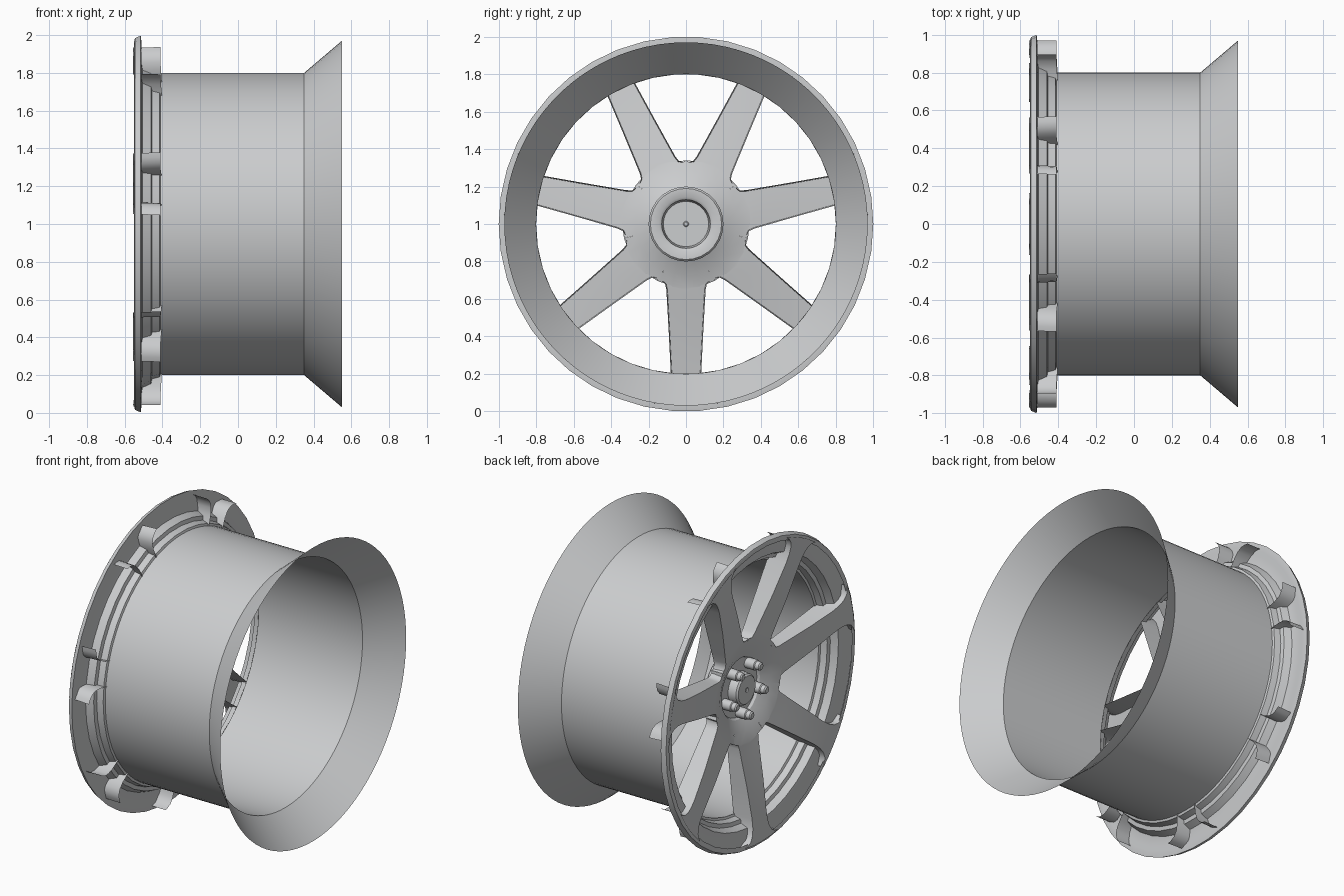
import bpy, bmesh, math

cube = bpy.data.objects.get("Cube")
if cube:
    bpy.data.objects.remove(cube, do_unlink=True)

metal = bpy.data.materials.new("light_grey_metal")
metal.use_nodes = True
GREY = (0.6, 0.61, 0.62, 1)
metal.diffuse_color = GREY
metal.node_tree.nodes["Principled BSDF"].inputs["Base Color"].default_value = GREY

SPOKES = 7
NUTS = 5


def finish(name, bm, angle=35):
    bmesh.ops.remove_doubles(bm, verts=bm.verts, dist=0.0005)
    bmesh.ops.recalc_face_normals(bm, faces=bm.faces)
    mesh = bpy.data.meshes.new(name)
    bm.to_mesh(mesh)
    bm.free()
    mesh.materials.append(metal)
    obj = bpy.data.objects.new(name, mesh)
    bpy.context.collection.objects.link(obj)
    bpy.ops.object.select_all(action="DESELECT")
    obj.select_set(True)
    bpy.context.view_layer.objects.active = obj
    bpy.ops.object.shade_smooth_by_angle(angle=math.radians(angle))
    return obj


def polar(x, r, a, cy=0, cz=1):
    return (x, cy + r * math.cos(a), cz + r * math.sin(a))


def lathe(name, profile, sides, cy=0, cz=1, angle=35):
    """Spin (x, radius) points about the wheel axis."""
    bm = bmesh.new()
    rings = [[bm.verts.new(polar(x, r, math.tau * i / sides, cy, cz))
              for i in range(sides)] for x, r in profile]
    for a, b in zip(rings, rings[1:]):
        for i in range(sides):
            j = (i + 1) % sides
            bm.faces.new((a[i], a[j], b[j], b[i]))
    return finish(name, bm, angle)


def interpolate(points, r):
    for (r0, x0), (r1, x1) in zip(points, points[1:]):
        if r <= r1:
            return x0 + (x1 - x0) * max(0, (r - r0) / (r1 - r0))
    return points[-1][1]


# Barrel and open inner flange
lathe("barrel", [(-0.41, 0.8), (0.35, 0.8)], 84)
lathe("inner_flange", [(0.35, 0.8), (0.55, 0.97)], 84)

# Stepped outer rim with a thin lip
lathe("outer_rim", [(-0.545, 0.955), (-0.55, 0.97), (-0.545, 0.987),
                    (-0.515, 1.0), (-0.51, 0.96), (-0.515, 0.93),
                    (-0.505, 0.87), (-0.46, 0.85), (-0.455, 0.825),
                    (-0.415, 0.815), (-0.41, 0.8)], 42)

# Spoke outline rows: distance from axis, half width, bulge of the middle
ROWS = [(0.18, 0.0868, 0.02), (0.243, 0.117, 0.027), (0.306, 0.147, 0.034),
        (0.303, 0.125, 0.048), (0.318, 0.106, 0.05), (0.35, 0.099, 0.04),
        (0.42, 0.095, 0.02), (0.6, 0.085, 0), (0.8, 0.075, 0),
        (0.86, 0.078, 0), (0.905, 0.09, 0), (0.935, 0.112, 0.005),
        (0.95, 0.14, 0.01), (0.957, 0.165, 0.014)]
FRONT = [(0.2, -0.40), (0.27, -0.435), (0.34, -0.455), (0.6, -0.505),
         (0.8, -0.535), (0.9, -0.548), (0.97, -0.555)]
BACK = [(0.3, -0.37), (0.6, -0.39), (0.9, -0.41)]
ACROSS = (-1, -0.5, 0, 0.5, 1)


def spoke(bm, turn):
    c, s = math.cos(turn), math.sin(turn)

    def vert(u, w, depth):
        x = interpolate(depth, math.hypot(u, w))
        return bm.verts.new((x, u * c - w * s, 1 + u * s + w * c))

    # Curved front sheet
    grid = [[vert(u + b * (1 - t * t), t * w, FRONT) for t in ACROSS]
            for u, w, b in ROWS]
    for a, b in zip(grid, grid[1:]):
        for i in range(len(ACROSS) - 1):
            bm.faces.new((a[i], a[i + 1], b[i + 1], b[i]))
    # Side walls of the window openings
    for side in (0, -1):
        sign = ACROSS[side]
        edge = [row[side] for row in grid[2:]]
        rear = [vert(u, sign * (w + 0.006 * (k > 0)), BACK)
                for k, (u, w, b) in enumerate(ROWS[2:])]
        for i in range(len(edge) - 1):
            bm.faces.new((edge[i], edge[i + 1], rear[i + 1], rear[i]))


bm = bmesh.new()
for k in range(SPOKES):
    spoke(bm, -math.pi / 2 + math.tau * k / SPOKES)
finish("spokes", bm, 40)

# Hub bowl, mounting ring behind it and the centre cap
lathe("hub_bowl", [(-0.40, 0.2), (-0.385, 0.19), (-0.38, 0.1)], 28)
lathe("mounting_ring", [(-0.39, 0.2), (-0.28, 0.2), (-0.27, 0.19),
                        (-0.27, 0.145), (-0.28, 0.13), (-0.38, 0.12)], 28)
lathe("centre_cap", [(-0.38, 0.105), (-0.435, 0.1), (-0.445, 0.09),
                     (-0.445, 0.015), (-0.44, 0.01), (-0.44, 0)], 24)
lathe("cap_back", [(-0.37, 0.13), (-0.37, 0.015), (-0.365, 0.01),
                   (-0.365, 0)], 24)

# Wheel nuts
for k in range(NUTS):
    a = -math.pi / 2 + math.tau * k / NUTS
    lathe("wheel_nut_%d" % (k + 1),
          [(-0.375, 0.034), (-0.45, 0.034), (-0.455, 0.028), (-0.48, 0.026),
           (-0.487, 0.018), (-0.487, 0)],
          12, 0.16 * math.cos(a), 1 + 0.16 * math.sin(a))
